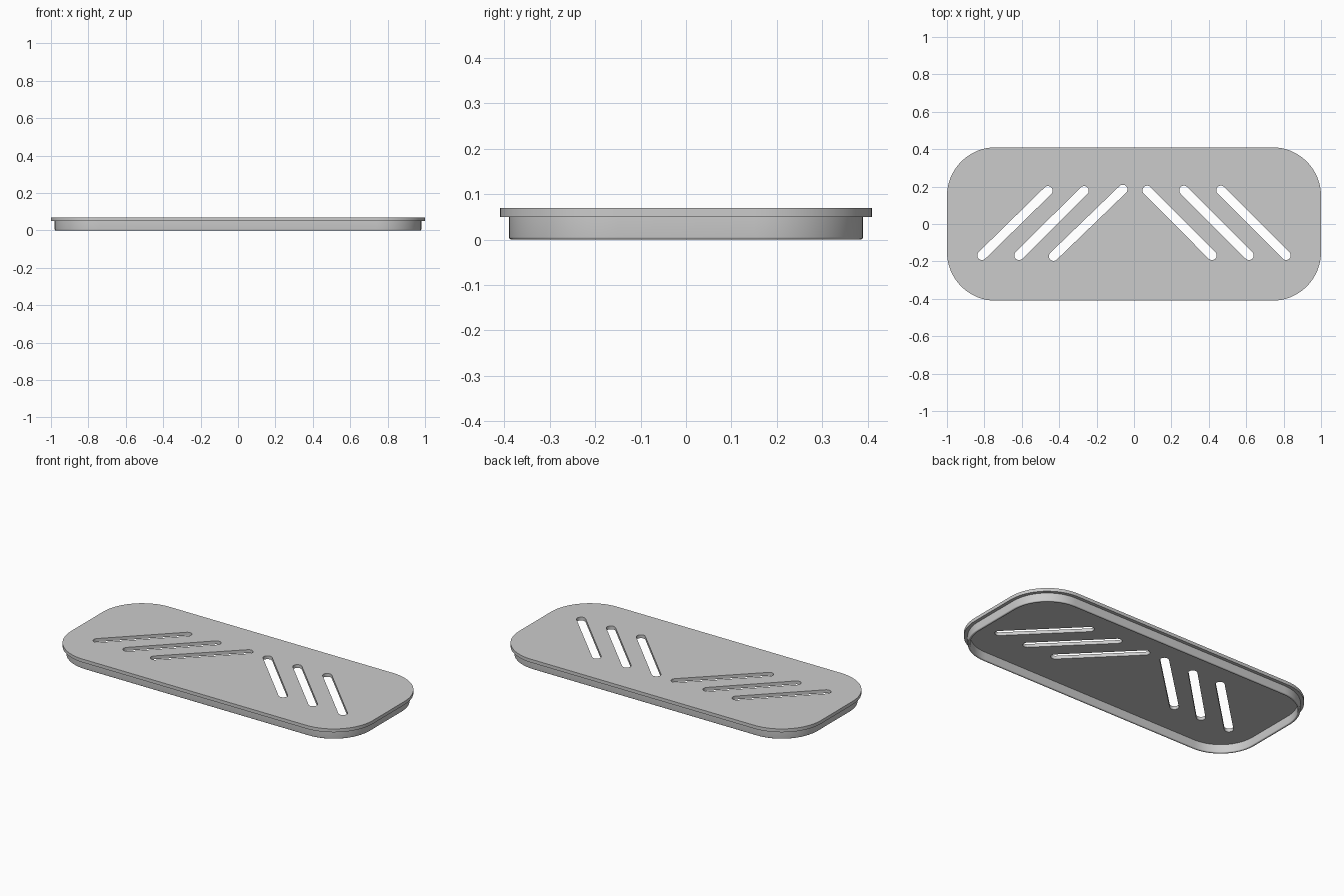
import bpy, bmesh
from math import cos, sin, pi, atan2
from mathutils import Vector

cube = bpy.data.objects.get("Cube")
if cube:
    bpy.data.objects.remove(cube, do_unlink=True)

grey = bpy.data.materials.new("light grey")
grey.use_nodes = True
colour = (0.6, 0.6, 0.6, 1)
grey.diffuse_color = colour
grey.node_tree.nodes["Principled BSDF"].inputs["Base Color"].default_value = colour

HALF_X, HALF_Y, CORNER = 1.0, 0.41, 0.26
PLATE_LOW, PLATE_HIGH = 0.05, 0.07


def rounded_outline(inset, steps=16):
    """Rounded rectangle, offset inwards from the plate edge."""
    r = CORNER - inset
    cx, cy = HALF_X - CORNER, HALF_Y - CORNER
    points = []
    for q, (sx, sy) in enumerate([(1, 1), (-1, 1), (-1, -1), (1, -1)]):
        for i in range(steps + 1):
            a = (q + i / steps) * pi / 2
            points.append((sx * cx + r * cos(a), sy * cy + r * sin(a)))
    return points


def slot_outline(start, end, r=0.025, steps=10):
    """Slot with a half-round cap at each end."""
    heading = atan2(end[1] - start[1], end[0] - start[0])
    points = []
    for (x, y), turn in ((end, -pi / 2), (start, pi / 2)):
        for i in range(steps + 1):
            a = heading + turn + pi * i / steps
            points.append((x + r * cos(a), y + r * sin(a)))
    return points


def finish(bm, name):
    bmesh.ops.remove_doubles(bm, verts=bm.verts, dist=0.0001)
    bmesh.ops.recalc_face_normals(bm, faces=bm.faces)
    mesh = bpy.data.meshes.new(name)
    bm.to_mesh(mesh)
    bm.free()
    mesh.materials.clear()
    mesh.materials.append(grey)
    obj = bpy.data.objects.new(name, mesh)
    bpy.context.collection.objects.link(obj)
    bpy.ops.object.select_all(action="DESELECT")
    obj.select_set(True)
    bpy.context.view_layer.objects.active = obj
    bpy.ops.object.shade_smooth_by_angle(angle=pi / 6)
    return obj


# Slotted top plate: filled outline with slot holes, extruded
slots = [((-0.813, -0.168), (-0.46, 0.178)),
         ((-0.615, -0.168), (-0.267, 0.178)),
         ((-0.43, -0.172), (-0.06, 0.185)),
         ((0.07, 0.18), (0.417, -0.168)),
         ((0.267, 0.18), (0.615, -0.168)),
         ((0.465, 0.18), (0.813, -0.168))]
curve = bpy.data.curves.new("plate_outline", "CURVE")
curve.dimensions = "2D"
curve.fill_mode = "BOTH"
curve.extrude = (PLATE_HIGH - PLATE_LOW) / 2
for outline in [rounded_outline(0)] + [slot_outline(*s) for s in slots]:
    spline = curve.splines.new("POLY")
    spline.points.add(len(outline) - 1)
    for point, (x, y) in zip(spline.points, outline):
        point.co = (x, y, 0, 1)
    spline.use_cyclic_u = True
outline_obj = bpy.data.objects.new("plate_outline", curve)
bpy.context.collection.objects.link(outline_obj)
bpy.context.view_layer.update()
depsgraph = bpy.context.evaluated_depsgraph_get()
plate_mesh = bpy.data.meshes.new_from_object(outline_obj.evaluated_get(depsgraph))
bm = bmesh.new()
bm.from_mesh(plate_mesh)
bmesh.ops.translate(bm, verts=bm.verts, vec=Vector((0, 0, (PLATE_LOW + PLATE_HIGH) / 2)))
finish(bm, "slotted_plate")
bpy.data.objects.remove(outline_obj, do_unlink=True)
bpy.data.curves.remove(curve)
bpy.data.meshes.remove(plate_mesh)

# Thin rim under the plate: (inset, height) profile with a rounded lower edge
OUTER, INNER, FILLET = 0.02, 0.035, 0.006
profile = [(OUTER, PLATE_LOW)]
for centre, first in ((OUTER + FILLET, 0), (INNER - FILLET, 1)):
    for i in range(5):
        a = (first + i / 4) * pi / 2
        profile.append((centre - FILLET * cos(a), FILLET - FILLET * sin(a)))
profile.append((INNER, PLATE_LOW))

bm = bmesh.new()
rings = [[bm.verts.new((x, y, z)) for x, y in rounded_outline(inset)]
         for inset, z in profile]
for upper, lower in zip(rings, rings[1:]):
    for i in range(len(upper)):
        j = (i + 1) % len(upper)
        bm.faces.new((upper[i], upper[j], lower[j], lower[i]))
finish(bm, "lower_rim")
